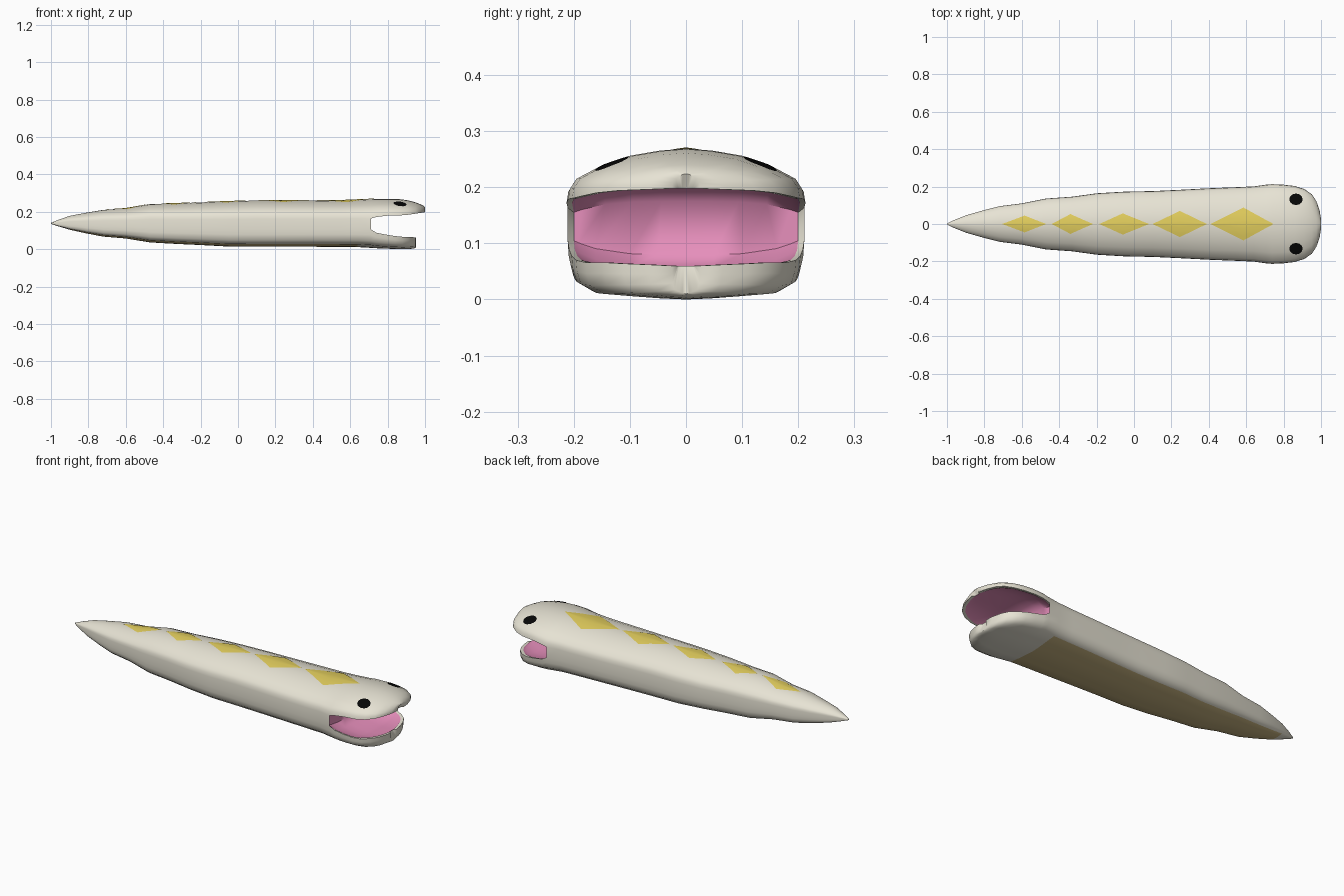
import bpy, bmesh, math
from mathutils import Vector
from mathutils.bvhtree import BVHTree

if "Cube" in bpy.data.objects:
    bpy.data.objects.remove(bpy.data.objects["Cube"])


def material(name, rgb):
    m = bpy.data.materials.new(name)
    m.diffuse_color = (*rgb, 1)
    m.use_nodes = True
    m.node_tree.nodes["Principled BSDF"].inputs["Base Color"].default_value = m.diffuse_color
    return m


CREAM = material("cream skin", (0.80, 0.77, 0.66))
TAN = material("tan belly", (0.58, 0.46, 0.22))
PINK = material("pink mouth", (0.84, 0.29, 0.53))
YELLOW = material("yellow marking", (0.77, 0.62, 0.11))
BLACK = material("black eye", (0.002, 0.002, 0.002))


def make_object(name, bm, mats):
    mesh = bpy.data.meshes.new(name)
    bm.to_mesh(mesh)
    for m in mats:
        mesh.materials.append(m)
    ob = bpy.data.objects.new(name, mesh)
    bpy.context.collection.objects.link(ob)
    bpy.ops.object.select_all(action='DESELECT')
    ob.select_set(True)
    bpy.context.view_layer.objects.active = ob
    bpy.ops.object.shade_smooth_by_angle(angle=math.radians(60))
    return ob


# Half arcs from the side to the centre line: (width fraction, height fraction)
UPPER = [(1, 0), (.985, .2), (.93, .4), (.72, .66), (.47, .86), (.22, .96), (0, 1)]
LOWER = [(1, 0), (.99, .3), (.955, .62), (.81, .85), (.5, .92), (.25, .97), (0, 1)]


def full(half):
    return half + [(-a, b) for a, b in half[-2::-1]]


UPPER, LOWER = full(UPPER), full(LOWER)

# Body stations: x, half width, bottom, top
BODY = [(-1, .003, .135, .141), (-.96, .022, .122, .157), (-.9, .046, .104, .178),
        (-.81, .072, .084, .195), (-.72, .095, .067, .21), (-.6, .11, .057, .218),
        (-.47, .136, .036, .241), (-.33, .146, .028, .245), (-.2, .164, .022, .25),
        (-.05, .173, .014, .256), (.1, .176, .013, .26), (.25, .183, .013, .26),
        (.4, .191, .013, .26), (.55, .197, .012, .261), (.64, .201, .011, .265),
        (.71, .211, .007, .268)]
# Jaw stations: x, half width, lip height, outer height, inner hollow depth
UPPER_JAW = [(.74, .213, .172, .269, .03), (.8, .21, .179, .269, .035),
             (.86, .203, .18, .268, .035), (.91, .187, .184, .261, .028),
             (.95, .16, .19, .25, .018), (.975, .122, .194, .24, .01),
             (.993, .07, .196, .231, .004), (1, .025, .198, .224, 0)]
LOWER_JAW = [(.74, .208, .088, .005, -.03), (.79, .204, .078, .003, -.03),
             (.84, .196, .07, .001, -.028), (.88, .179, .066, 0, -.022),
             (.915, .148, .066, .001, -.014), (.935, .112, .064, .003, -.01),
             (.948, .065, .062, .006, -.005), (.953, .025, .06, .01, 0)]

bm = bmesh.new()


def arc(shape, x, w, z0, z1):
    return [bm.verts.new((x, a * w, z0 + (z1 - z0) * b)) for a, b in shape]


def hollow(shape, x, w, lip, depth):
    """Inner mouth surface, set in from the lip and arched by depth."""
    w = max(w - .01, w * .6)
    return [bm.verts.new((x, a * w, lip + depth * (1 - a ** 4))) for a, b in shape]


def strip(a, b, mat):
    for i in range(len(a) - 1):
        bm.faces.new((a[i], a[i + 1], b[i + 1], b[i])).material_index = mat


# Body tube, with the belly coloured along the underside
prev_up = prev_low = None
for x, w, zb, zt in BODY:
    h = zt - zb
    up = arc(UPPER, x, w, zb + .6 * h, zt)
    low = arc(LOWER, x, w, zb + .38 * h, zb)
    if prev_up:
        belly = 1 if -.85 < x < .65 else 0
        strip(prev_up, up, 0)
        strip(prev_low[:4], low[:4], 0)
        strip(prev_low[3:10], low[3:10], belly)
        strip(prev_low[9:], low[9:], 0)
        strip([prev_up[0], prev_low[0]], [up[0], low[0]], 0)
        strip([prev_up[-1], prev_low[-1]], [up[-1], low[-1]], 0)
    else:
        bm.faces.new(up + low[::-1])
    prev_up, prev_low = up, low

# Throat at the back of the mouth
throat_up = hollow(UPPER, .69, .21, .155, .02)
throat_low = hollow(LOWER, .69, .21, .105, -.025)
strip(throat_up, throat_low, 2)
for i in (0, -1):
    bm.faces.new((prev_up[i], prev_low[i], throat_low[i], throat_up[i]))


# Jaws continue the outer skin and the hollow mouth lining
def jaw(stations, shape, outer, inner):
    for x, w, lip, z, depth in stations:
        new_outer = arc(shape, x, w, lip, z)
        new_inner = hollow(shape, x - .012, w, lip, depth)
        strip(outer, new_outer, 0)
        strip(inner, new_inner, 2)
        for i in (0, -1):
            bm.faces.new((outer[i], inner[i], new_inner[i], new_outer[i]))
        outer, inner = new_outer, new_inner
    strip(outer, inner, 0)


jaw(UPPER_JAW, UPPER, prev_up, throat_up)
jaw(LOWER_JAW, LOWER, prev_low, throat_low)
bmesh.ops.recalc_face_normals(bm, faces=bm.faces)
surface = BVHTree.FromBMesh(bm)
make_object("snake_body", bm, [CREAM, TAN, PINK])
bm.free()


def on_top(x, y):
    """Point just above the skin at x, y."""
    hit = surface.ray_cast(Vector((x, y, 1)), Vector((0, 0, -1)))
    return hit[0] + Vector((0, 0, .002))


def finish_plate(name, mat):
    bmesh.ops.recalc_face_normals(bm, faces=bm.faces)
    if sum(f.normal.z for f in bm.faces) < 0:
        bmesh.ops.reverse_faces(bm, faces=bm.faces)
    make_object(name, bm, [mat])
    bm.free()


# Diamond markings along the back: rear, widest and front x, half width
DIAMONDS = [(-.705, -.585, -.47, .045), (-.44, -.34, -.22, .053), (-.185, -.06, .08, .057),
            (.1, .245, .39, .07), (.41, .585, .745, .088)]
for n, (x0, xm, x1, hw) in enumerate(DIAMONDS):
    bm = bmesh.new()
    xs = [x0 + (xm - x0) * i / 5 for i in range(5)] + [xm + (x1 - xm) * i / 5 for i in range(6)]
    prev = None
    for x in xs:
        w = hw * max(.01, (x - x0) / (xm - x0) if x <= xm else (x1 - x) / (x1 - xm))
        row = [bm.verts.new(on_top(x, w * (1 - j / 4))) for j in range(9)]
        if prev:
            strip(prev, row, 0)
        prev = row
    finish_plate(f"diamond_marking_{n + 1}", YELLOW)

# Eyes: round plates lying on the head
for side, label in ((1, "left"), (-1, "right")):
    bm = bmesh.new()
    cx, cy, count = .866, .132 * side, 12
    rings = []
    for r in (.5, 1):
        rings.append([bm.verts.new(on_top(cx + .036 * r * math.cos(k * math.tau / count),
                                          cy + .031 * r * math.sin(k * math.tau / count)))
                      for k in range(count)])
    bm.faces.new(rings[0])
    strip(rings[0] + rings[0][:1], rings[1] + rings[1][:1], 0)
    finish_plate(f"{label}_eye", BLACK)
